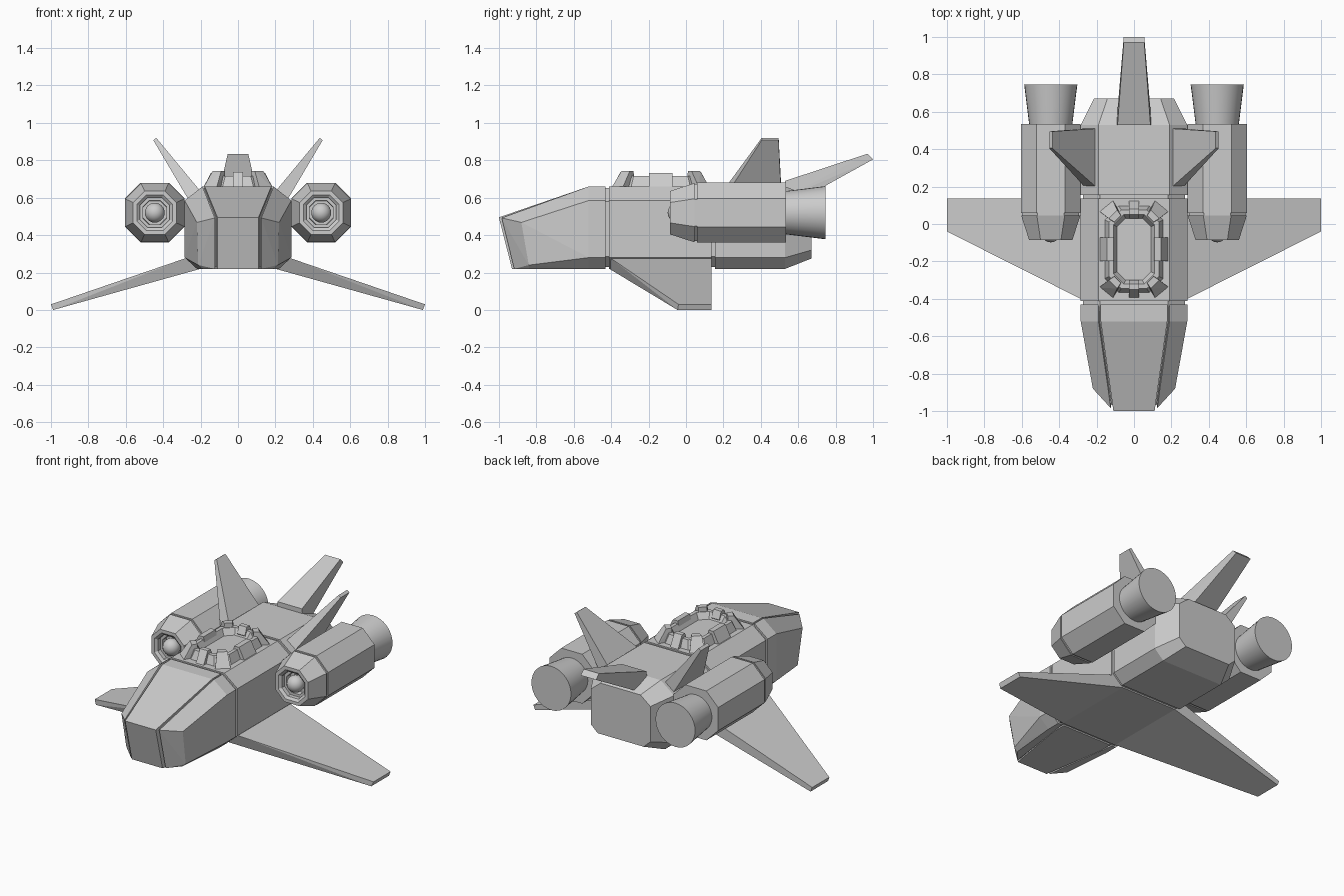
import bpy, bmesh, math
from mathutils import Matrix

if "Cube" in bpy.data.objects:
    bpy.data.objects.remove(bpy.data.objects["Cube"])


def finish(name, bm, mirror=False):
    bmesh.ops.recalc_face_normals(bm, faces=bm.faces[:])
    me = bpy.data.meshes.new(name)
    bm.to_mesh(me)
    bm.free()
    ob = bpy.data.objects.new(name, me)
    bpy.context.collection.objects.link(ob)
    if mirror:
        m = ob.modifiers.new("mirror", 'MIRROR')
        m.use_mirror_merge = False
    return ob


def hull(name, pts, mirror=False):
    """Convex solid around a handful of corner points."""
    bm = bmesh.new()
    for p in pts:
        bm.verts.new(p)
    bmesh.ops.convex_hull(bm, input=bm.verts[:])
    bmesh.ops.dissolve_limit(bm, angle_limit=math.radians(1),
                             verts=bm.verts[:], edges=bm.edges[:])
    return finish(name, bm, mirror)


def loft(name, rings, mirror=False):
    """Skin between rings of equal point count, capped at both ends."""
    bm = bmesh.new()
    rs = [[bm.verts.new(p) for p in r] for r in rings]
    n = len(rs[0])
    for a, b in zip(rs, rs[1:]):
        for i in range(n):
            j = (i + 1) % n
            bm.faces.new((a[i], a[j], b[j], b[i]))
    bm.faces.new(rs[0])
    bm.faces.new(rs[-1])
    return finish(name, bm, mirror)


def both(pts):
    return pts + [(-x, y, z) for x, y, z in pts]


# fuselage with panel grooves and tapered tail
half = [(0.19, 0.66), (0.285, 0.585), (0.285, 0.28), (0.22, 0.22)]
section = half + [(-x, z) for x, z in reversed(half)]


def body_ring(y, s):
    return [(x * s, y, 0.44 + (z - 0.44) * s) for x, z in section]


loft("fuselage", [body_ring(y, s) for y, s in [
    (-0.45, 0.96), (-0.412, 0.96), (-0.412, 1), (0.135, 1), (0.135, 0.96),
    (0.155, 0.96), (0.155, 1), (0.53, 1), (0.67, 0.75)]])

# nose: centre panel, side panels and the core seen in the gaps
hull("nose_centre_panel", both([
    (0.178, -0.43, 0.66), (0.178, -0.52, 0.66), (0.11, -1.0, 0.495),
    (0.11, -0.93, 0.22), (0.178, -0.52, 0.22), (0.178, -0.43, 0.22)]))
side = [(x, y, z) for y in (-0.43, -0.52) for x, z in half + [(0.192, 0.22)]]
side += [(0.124, -0.985, 0.492), (0.22, -0.88, 0.468), (0.213, -0.84, 0.24),
         (0.19, -0.84, 0.22), (0.124, -0.918, 0.22)]
hull("nose_side_panel", side, True)
hull("nose_core", both([(x * 0.96, -0.44 + (y + 0.44) * 0.97,
                         0.44 + (z - 0.44) * 0.96) for x, y, z in side]))

# swept wings
hull("wing", [(x, y, z) for x, z, ys in [
    (0.2, 0.22, (-0.41, 0.135)), (0.2, 0.28, (-0.41, 0.135)),
    (0.285, 0.275, (-0.4, 0.135)), (1.0, 0.03, (-0.04, 0.135)),
    (0.988, 0.0, (-0.045, 0.135))] for y in ys], True)

# canted fins
hull("side_fin", [(x, y, z) for x, z, ys in [
    (0.205, 0.64, (0.2, 0.51)), (0.265, 0.59, (0.2, 0.51)),
    (0.437, 0.92, (0.405, 0.495)), (0.453, 0.908, (0.405, 0.495))]
    for y in ys], True)

# rear boom fin
hull("tail_fin", both([
    (0.088, 0.53, 0.69), (0.095, 0.53, 0.60), (0.085, 0.63, 0.60),
    (0.055, 0.97, 0.835), (0.055, 1.0, 0.805)]))

# engine pods with hollow intakes
EX, EZ = 0.445, 0.52


def octagon(y, r):
    c = r * 0.47
    return [(EX + x, y, EZ + z) for x, z in [
        (c, r), (r, c), (r, -c), (c, -r), (-c, -r), (-r, -c), (-r, c), (-c, r)]]


loft("engine_pod", [octagon(y, r) for y, r in [
    (0.535, 0.16), (0.06, 0.16), (0.06, 0.152), (0.045, 0.152), (0.045, 0.158),
    (-0.085, 0.116), (-0.085, 0.095), (-0.072, 0.08), (-0.045, 0.08),
    (-0.045, 0.064), (-0.01, 0.062)]], True)

# intake ball
bm = bmesh.new()
bmesh.ops.create_uvsphere(bm, u_segments=24, v_segments=12, radius=0.053,
                          matrix=Matrix.Translation((EX, -0.045, EZ)))
ball = finish("intake_ball", bm, True)

# flared exhaust nozzles
nozzle = loft("exhaust_nozzle", [
    [(EX + r * math.cos(a), y, EZ + r * math.sin(a))
     for a in [math.tau * i / 32 for i in range(32)]]
    for y, r in [(0.53, 0.115), (0.745, 0.142)]], True)

for ob in (ball, nozzle):
    bpy.ops.object.select_all(action='DESELECT')
    ob.select_set(True)
    bpy.context.view_layer.objects.active = ob
    bpy.ops.object.shade_smooth_by_angle(angle=math.radians(40))

# hatch rim around a sunken floor
CY = -0.135


def rim(hx, hy, c, z):
    return [(x, CY + y, z) for x, y in [
        (hx, hy - c), (hx - c, hy), (c - hx, hy), (-hx, hy - c),
        (-hx, c - hy), (c - hx, -hy), (hx - c, -hy), (hx, c - hy)]]


loft("hatch_rim", [rim(0.16, 0.235, 0.075, 0.65), rim(0.133, 0.21, 0.065, 0.715),
                   rim(0.11, 0.185, 0.055, 0.715), rim(0.09, 0.165, 0.045, 0.675)])

# clamps around the hatch
hull("side_clamp", [(x, CY + y, z) for y in (-0.062, 0.062) for x, z in [
    (0.188, 0.65), (0.145, 0.733), (0.11, 0.733), (0.1, 0.69), (0.12, 0.65)]], True)
for s, name in ((-1, "front"), (1, "rear")):
    hull(name + "_clamp", [(x, CY + s * y, z) for x in (-0.028, 0.028) for y, z in [
        (0.262, 0.65), (0.215, 0.738), (0.185, 0.738), (0.165, 0.69), (0.2, 0.65)]])
    hull(name + "_corner_clamp", [(x, CY + s * y, z) for x, y, z in [
        (0.188, 0.205, 0.65), (0.115, 0.265, 0.65), (0.065, 0.18, 0.65),
        (0.105, 0.14, 0.65), (0.135, 0.165, 0.743), (0.09, 0.21, 0.743),
        (0.07, 0.18, 0.743), (0.105, 0.145, 0.743)]], True)
